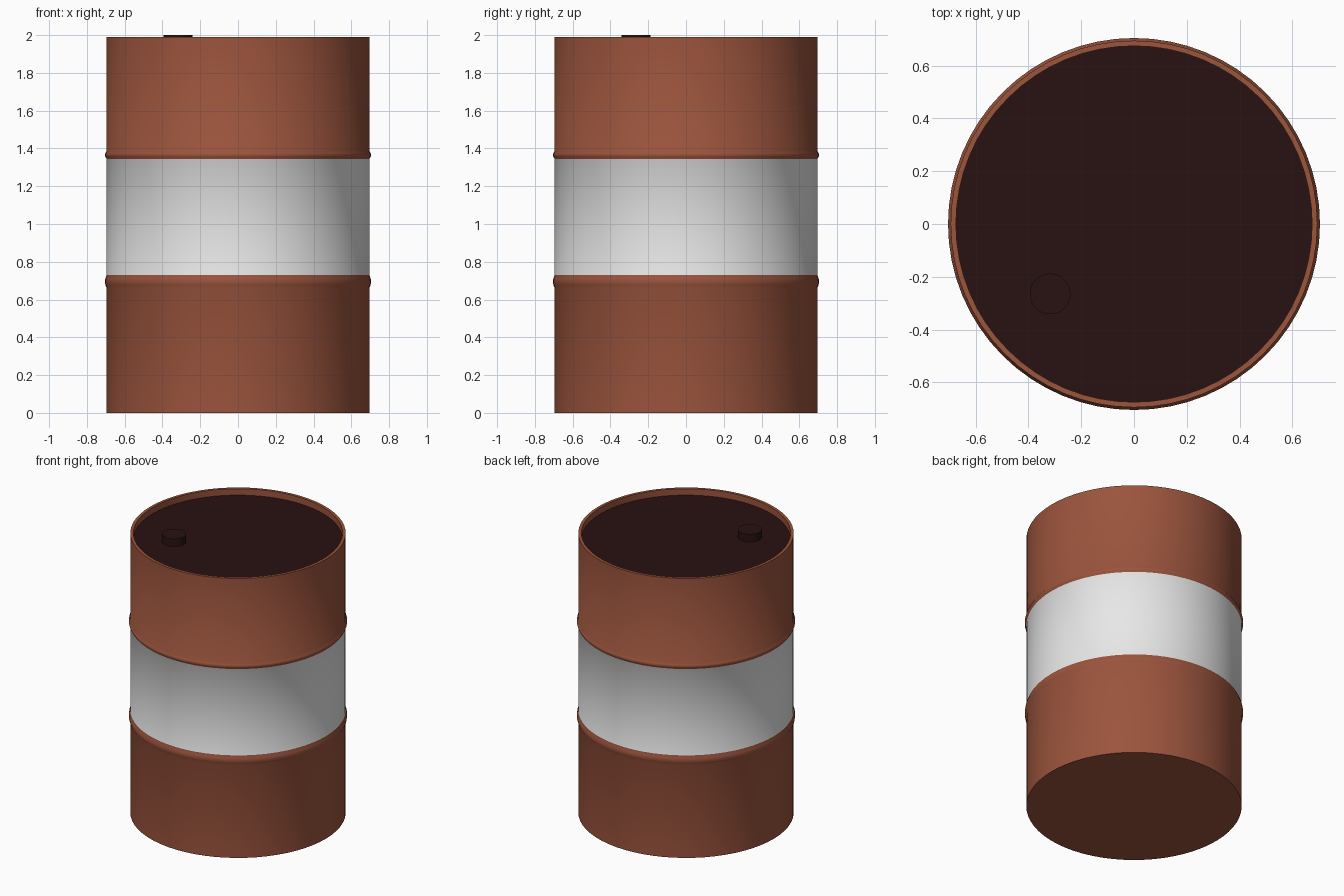
import bpy, bmesh, math

if "Cube" in bpy.data.objects:
    bpy.data.objects.remove(bpy.data.objects["Cube"])

SIDES = 64


def material(name, rgb):
    m = bpy.data.materials.new(name)
    m.diffuse_color = (*rgb, 1)
    m.use_nodes = True
    m.node_tree.nodes["Principled BSDF"].inputs["Base Color"].default_value = m.diffuse_color
    return m


rust = material("rust_orange", (0.328, 0.089, 0.046))
white = material("white", (0.8, 0.8, 0.8))
dark = material("dark_maroon", (0.022, 0.006, 0.006))


def lathe(name, profile, mats, center=(0, 0)):
    """Spin (radius, z, material of the segment above) points around z."""
    bm = bmesh.new()
    rings = []
    for r, z, _ in profile:
        if r == 0:
            rings.append([bm.verts.new((0, 0, z))] * SIDES)
        else:
            rings.append([bm.verts.new((r * math.cos(2 * math.pi * i / SIDES),
                                        r * math.sin(2 * math.pi * i / SIDES), z))
                          for i in range(SIDES)])
    for k in range(len(rings) - 1):
        a, b = rings[k], rings[k + 1]
        for i in range(SIDES):
            j = (i + 1) % SIDES
            corners = list(dict.fromkeys((a[i], a[j], b[j], b[i])))
            bm.faces.new(corners).material_index = profile[k][2]
    bmesh.ops.recalc_face_normals(bm, faces=bm.faces)
    mesh = bpy.data.meshes.new(name)
    bm.to_mesh(mesh)
    bm.free()
    obj = bpy.data.objects.new(name, mesh)
    bpy.context.collection.objects.link(obj)
    obj.location = (*center, 0)
    for m in mats:
        mesh.materials.append(m)
    bpy.ops.object.select_all(action='DESELECT')
    obj.select_set(True)
    bpy.context.view_layer.objects.active = obj
    bpy.ops.object.shade_smooth_by_angle(angle=math.radians(50))
    return obj


R = 0.695  # drum radius


def hoop(z, half):
    """Rounded rolling hoop around the drum."""
    return [(R, z - half, 0), (R + 0.007, z - half * 0.5, 0),
            (R + 0.01, z, 0), (R + 0.007, z + half * 0.5, 0)]


# Drum shell: flat bottom, two hoops, white middle, raised rim, recessed lid
shell = ([(0, 0, 0), (R, 0, 0)]
         + hoop(0.695, 0.035) + [(R, 0.73, 1)]
         + hoop(1.366, 0.021) + [(R, 1.387, 0)]
         + [(R, 1.99, 0), (0.675, 1.99, 0), (0.675, 1.945, 2), (0, 1.945, 2)])
lathe("drum", shell, [rust, white, dark])

# Filler cap on the lid
lathe("filler_cap", [(0, 1.94, 0), (0.077, 1.94, 0), (0.077, 2.0, 0), (0, 2.0, 0)],
      [dark], center=(-0.318, -0.265))
